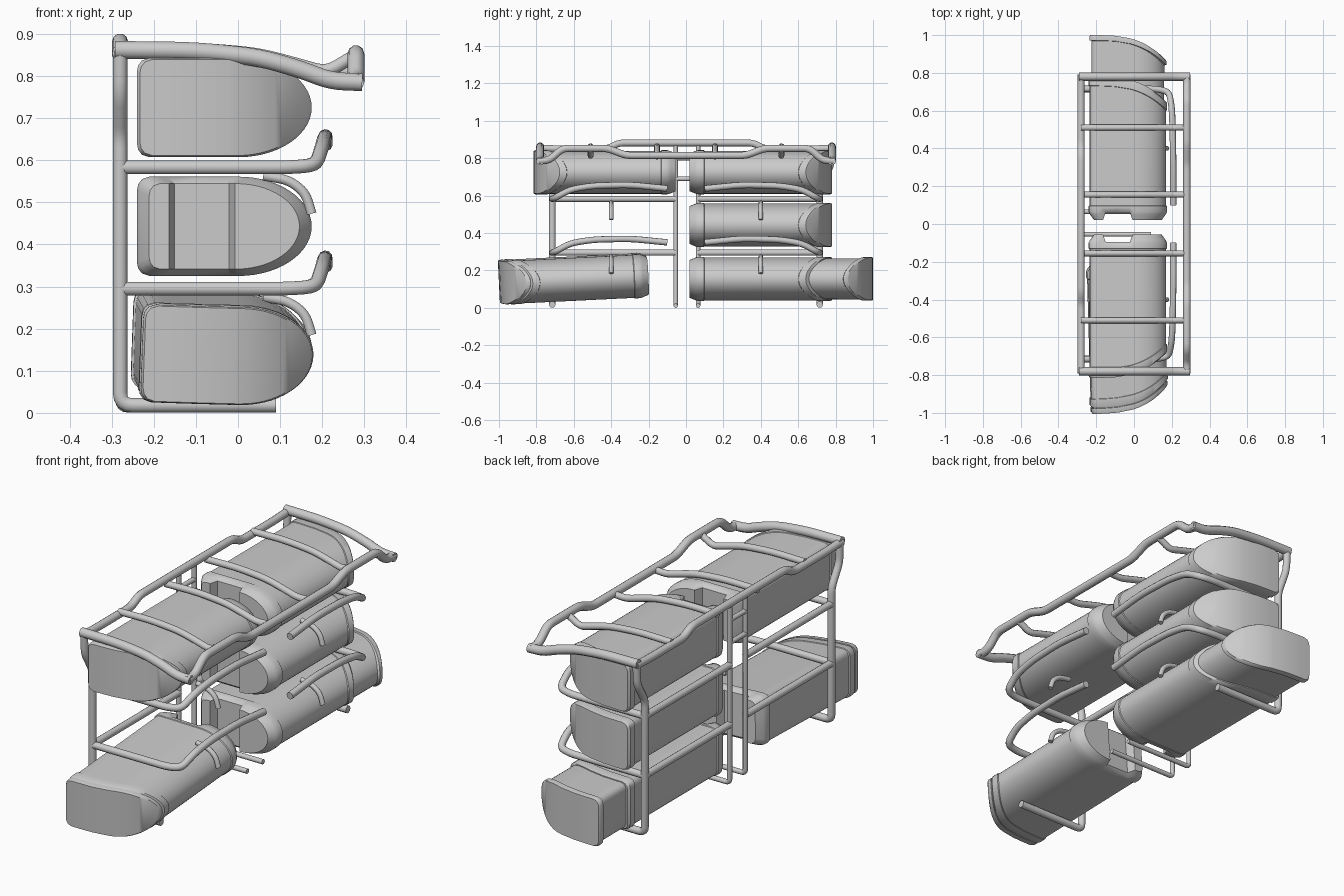
import bpy, bmesh, math
from mathutils import Vector, Matrix

if "Cube" in bpy.data.objects:
    bpy.data.objects.remove(bpy.data.objects["Cube"])


def finish(ob, angle=35):
    bpy.ops.object.select_all(action='DESELECT')
    ob.select_set(True)
    bpy.context.view_layer.objects.active = ob
    if ob.type == 'CURVE':
        bpy.ops.object.convert(target='MESH')
    bpy.ops.object.shade_smooth_by_angle(angle=math.radians(angle))


def rounded(pts, r):
    """Replace every inner corner with a short arc."""
    pts = [Vector(p) for p in pts]
    out = [pts[0]]
    for a, b, c in zip(pts, pts[1:], pts[2:]):
        d = min(r, (a - b).length * 0.45, (c - b).length * 0.45)
        p, q = b + (a - b).normalized() * d, b + (c - b).normalized() * d
        for k in range(5):
            t = k / 4
            out.append(p * (1 - t) ** 2 + b * 2 * t * (1 - t) + q * t * t)
    return out + [pts[-1]]


def tube(name, pts, radius, corner=0.05):
    cu = bpy.data.curves.new(name, 'CURVE')
    cu.dimensions = '3D'
    cu.bevel_depth = radius
    cu.bevel_resolution = 3
    cu.use_fill_caps = True
    path = rounded(pts, corner)
    sp = cu.splines.new('POLY')
    sp.points.add(len(path) - 1)
    for p, v in zip(sp.points, path):
        p.co = (*v, 1)
    ob = bpy.data.objects.new(name, cu)
    bpy.context.collection.objects.link(ob)
    finish(ob, 50)


# pod cross-section, upper half from flat back to rounded nose
HALF = [(-.24, .085), (-.237, .1), (-.228, .112), (-.21, .118), (-.185, .118), (-.17, .118),
        (-.1, .118), (-.02, .118), (-.003, .118)]
HALF += [(.175 * math.sin(t), .118 * math.cos(t)) for t in [k * math.pi / 28 for k in range(1, 15)]]
LENGTH = .76


def slant(x):
    return .13 * max(0, (x + .22) / .395) ** 3


def groove(x):
    return .04 if -.175 < x < -.01 else 0


def loft(name, rings, matrix):
    """rings: (function giving y from x, scale of the section)"""
    bm = bmesh.new()
    loops = []
    for f, s in rings:
        top, bot = [], []
        for x, z in HALF:
            sx = -.0325 + (x + .0325) * s
            top.append(bm.verts.new((sx, f(x), z * s)))
            bot.append(bm.verts.new((sx, f(x), -z * s)))
        loops.append((top, bot))
    for (t0, b0), (t1, b1) in zip(loops, loops[1:]):
        l0, l1 = t0 + b0[::-1], t1 + b1[::-1]
        for i in range(len(l0)):
            j = (i + 1) % len(l0)
            bm.faces.new((l0[i], l0[j], l1[j], l1[i]))
    for t, b in (loops[0], loops[-1]):
        for i in range(len(t) - 1):
            bm.faces.new((t[i], t[i + 1], b[i + 1], b[i]))
    bmesh.ops.remove_doubles(bm, verts=bm.verts, dist=1e-5)
    bm.transform(matrix)
    bmesh.ops.recalc_face_normals(bm, faces=bm.faces)
    me = bpy.data.meshes.new(name)
    bm.to_mesh(me)
    bm.free()
    ob = bpy.data.objects.new(name, me)
    bpy.context.collection.objects.link(ob)
    finish(ob)


def end(d, s, ext=0):
    return (lambda x: LENGTH + ext - slant(x) - d, s)


def pod(name, matrix, drawer=0):
    rings = [(groove, .86),
             (lambda x: .03 + groove(x) * .6, .965),
             (lambda x: .045 + groove(x) * .5, 1),
             (lambda x: .075, 1), (lambda x: .078, .975),
             end(.05, .975), end(.048, 1), end(.01, 1), end(0, .965)]
    loft(name, rings, matrix)
    if drawer:
        loft(name + "_drawer",
             [(lambda x: .3, .92), end(.03, .93, drawer), end(.028, .985, drawer),
              end(.008, .985, drawer), end(0, .96, drawer)], matrix)


# pods
flip = Matrix.Scale(-1, 4, (0, 1, 0))
T = Matrix.Translation
pod("pod_top_right", T((0, .02, .725)))
pod("pod_middle_right", T((0, .02, .443)))
pod("pod_low_right", T((0, .02, .155)), .22)
pod("pod_top_left", T((0, -.055, .725)) @ flip)
tilt = Matrix.Rotation(math.radians(2.8), 4, 'X')
yaw = Matrix.Rotation(math.radians(1.6), 4, 'Z')
roll = Matrix.Rotation(math.radians(2), 4, 'Y')
pod("pod_low_left", T((-.013, -.205, .172)) @ yaw @ tilt @ roll @ flip, .03)

BX = -.28
for s, side in ((-1, "left"), (1, "right")):
    # posts and feet
    tube("end_post_" + side, [(.09, s * .715, .018), (BX, s * .715, .018), (BX, s * .715, .66),
                              (BX, s * .775, .76), (BX, s * .78, .86)], .018, .03)
    cy = -.055 if s < 0 else .065
    tube("centre_post_" + side, [(.09, cy, .012), (BX, cy, .012), (BX, cy, .87)], .012, .02)
    for z in (.295, .583):
        # shelf: back rail, end bar and raised front rail
        tube("shelf_back_rail_" + side, [(BX, cy, z), (BX, s * .715, z)], .017)
        tube("shelf_front_rail_" + side,
             [(BX, s * .715, z), (.12, s * .715, z), (.185, s * .70, z + .005),
              (.20, s * .62, z + .05), (.205, s * .5, z + .07), (.208, s * .3, z + .075),
              (.208, s * .1, z + .055)], .017, .06)
        # strap hanging over the pod nose
        tube("nose_strap_" + side, [(.06, s * .4, z - .02), (.12, s * .4, z - .03),
                                    (.16, s * .4, z - .06), (.175, s * .4, z - .11)], .012, .03)
    # roof end bar and ribs
    tube("roof_end_bar_" + side,
         [(BX - .012, s * .78, .862), (-.1, s * .78, .86), (.05, s * .78, .844), (.15, s * .78, .815),
          (.22, s * .78, .788), (.295, s * .78, .785)], .022, .08)
    for y, zf in ((.51, .85), (.155, .812)):
        tube("roof_rib_" + side,
             [(BX, s * y, .862), (-.1, s * y, .865), (.05, s * y, .852), (.15, s * y, .825),
              (.21, s * y, .808), (.28, s * y, zf)], .016, .08)

# long roof rails, stepped in height
half_back = [(.79, .855), (.68, .85), (.42, .85), (.36, .882)]
half_front = [(.79, .785), (.73, .79), (.66, .853), (.42, .853), (.32, .815)]
for name, x, h, r in (("roof_back_rail", BX, half_back, .019), ("roof_front_rail", .28, half_front, .02)):
    pts = [(x, -y, z) for y, z in h] + [(x, y, z) for y, z in reversed(h)]
    tube(name, pts, r, .03)

# small ties between the centre posts
for z in (.69, .8):
    tube("centre_tie", [(BX, -.055, z), (BX, .065, z)], .012)
